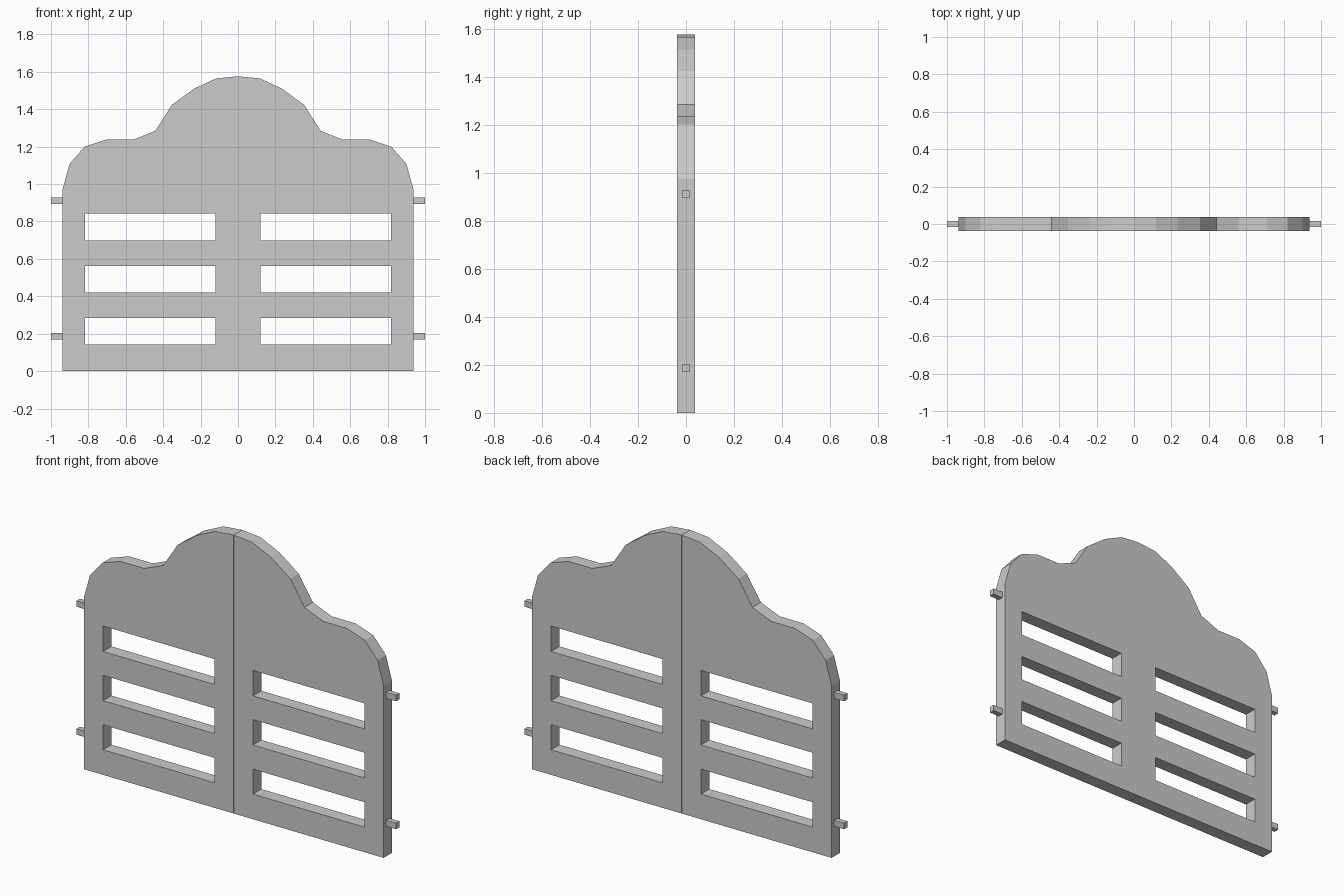
import bpy, bmesh
from mathutils import Matrix

if "Cube" in bpy.data.objects:
    bpy.data.objects.remove(bpy.data.objects["Cube"])

HALF = 0.0375   # half thickness of a door leaf
GAP = 0.0005    # hairline seam between the leaves

# Outline of the right leaf (x, z)
OUTLINE = [(GAP, 0), (0.938, 0), (0.938, 0.973), (0.90, 1.108), (0.82, 1.2),
           (0.708, 1.237), (0.56, 1.237), (0.442, 1.285), (0.354, 1.423),
           (0.235, 1.51), (0.117, 1.565), (GAP, 1.576)]
SLOTS = [(0.142, 0.283), (0.42, 0.563), (0.698, 0.842)]


def add_spline(curve, pts):
    sp = curve.splines.new('POLY')
    sp.points.add(len(pts) - 1)
    for p, (x, z) in zip(sp.points, pts):
        p.co = (x, z, 0, 1)
    sp.use_cyclic_u = True


def door_leaf(name, side):
    # Filled outline with three slots, extruded
    curve = bpy.data.curves.new(name + "_profile", 'CURVE')
    curve.dimensions = '2D'
    curve.fill_mode = 'BOTH'
    curve.extrude = HALF
    add_spline(curve, [(side * x, z) for x, z in OUTLINE])
    for z0, z1 in SLOTS:
        add_spline(curve, [(side * x, z) for x, z in
                           [(0.12, z0), (0.818, z0), (0.818, z1), (0.12, z1)]])
    tmp = bpy.data.objects.new(name + "_tmp", curve)
    bpy.context.collection.objects.link(tmp)
    dg = bpy.context.evaluated_depsgraph_get()
    mesh = bpy.data.meshes.new_from_object(tmp.evaluated_get(dg))
    bpy.data.objects.remove(tmp)

    bm = bmesh.new()
    bm.from_mesh(mesh)
    bmesh.ops.remove_doubles(bm, verts=bm.verts, dist=0.0001)
    bm.transform(Matrix.Rotation(1.5707963, 4, 'X'))
    bmesh.ops.recalc_face_normals(bm, faces=bm.faces)
    for f in bm.faces:
        f.smooth = False
    bm.to_mesh(mesh)
    bm.free()
    mesh.name = name
    bpy.context.collection.objects.link(bpy.data.objects.new(name, mesh))


def box(name, center, size):
    bpy.ops.mesh.primitive_cube_add(size=1, location=center)
    ob = bpy.context.object
    ob.name = name
    ob.scale = size


for label, side in (("right", 1), ("left", -1)):
    door_leaf(label + "_door", side)
    # Hinge pegs on the outer edge
    for level, z in (("lower", 0.187), ("upper", 0.911)):
        box(f"{label}_{level}_hinge", (side * 0.968, 0, z), (0.064, 0.03, 0.034))
